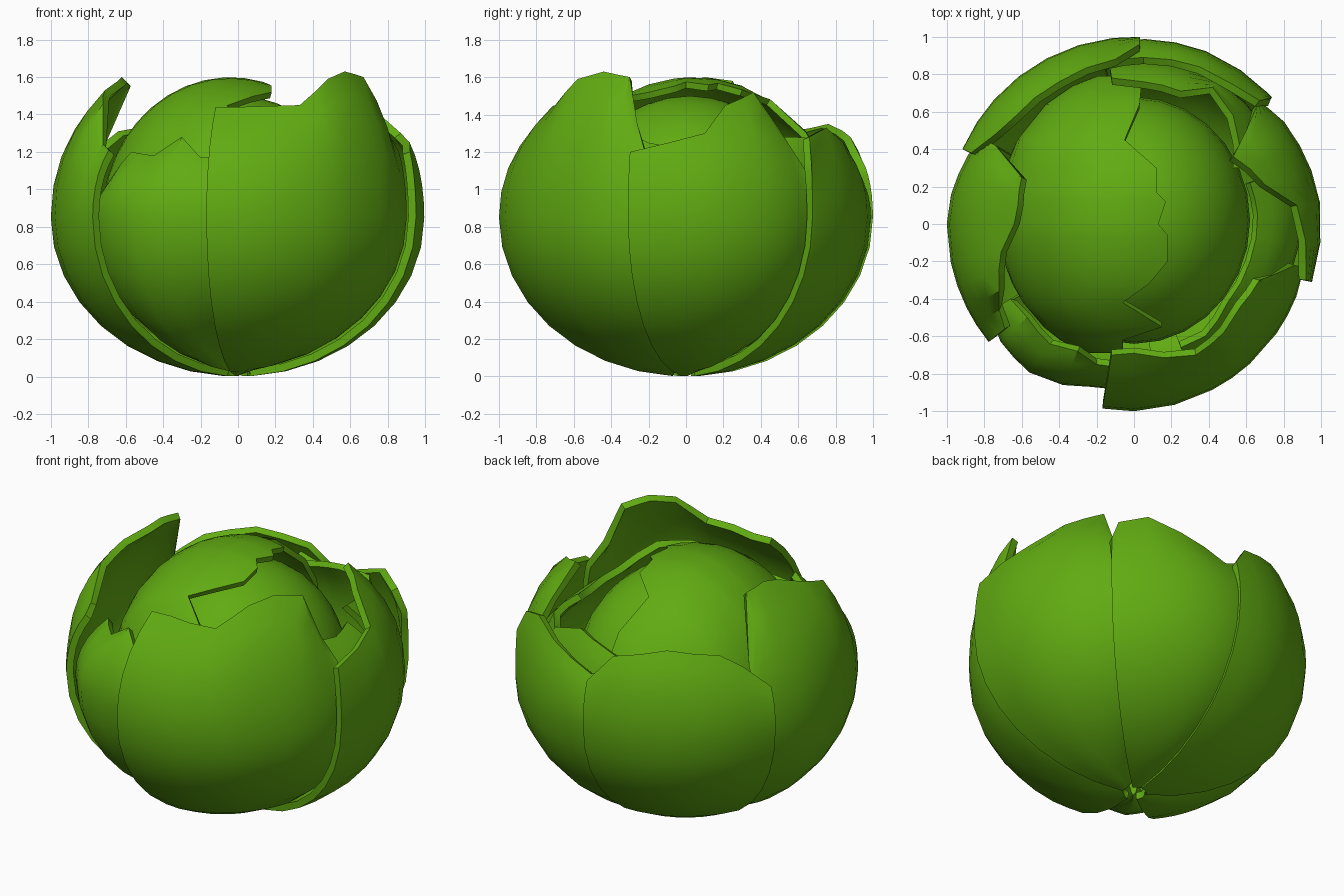
import bpy, math

if "Cube" in bpy.data.objects:
    bpy.data.objects.remove(bpy.data.objects["Cube"])

green = bpy.data.materials.new("leaf green")
green.diffuse_color = (0.12, 0.41, 0.006, 1)
green.use_nodes = True
green.node_tree.nodes["Principled BSDF"].inputs["Base Color"].default_value = green.diffuse_color
MID = 0.85  # height of the widest part


def finish(ob):
    ob.data.materials.append(green)
    bpy.ops.object.select_all(action='DESELECT')
    ob.select_set(True)
    bpy.context.view_layer.objects.active = ob


def shell(name, columns, thickness=0.042):
    """Skin a list of point columns, thicken it inwards and shade it."""
    rows = len(columns[0])
    verts = [p for c in columns for p in c]
    faces = []
    for c in range(len(columns) - 1):
        for r in range(rows - 1):
            a, b = c * rows + r, (c + 1) * rows + r
            faces.append((a, b, b + 1, a + 1))
    me = bpy.data.meshes.new(name)
    me.from_pydata(verts, [], faces)
    ob = bpy.data.objects.new(name, me)
    bpy.context.collection.objects.link(ob)
    finish(ob)
    m = ob.modifiers.new("thick", 'SOLIDIFY')
    m.thickness = thickness
    m.offset = -1
    bpy.ops.object.modifier_apply(modifier=m.name)
    bpy.ops.object.shade_smooth_by_angle(angle=math.radians(40))
    return ob


def column(az, R, rr, rz):
    """One rib: elliptical belly from the base, then a curve up to the rim."""
    prof = []
    for i in range(9):
        t = math.radians(-86 + 86 * i / 8)
        prof.append((R * math.cos(t), MID + MID * R * math.sin(t)))
    cz = MID + 0.6 * (rz - MID)
    for i in range(1, 6):
        u = i / 5
        prof.append(((1 - u * u) * R + u * u * rr,
                     (1 - u) ** 2 * MID + 2 * u * (1 - u) * cz + u * u * rz))
    return [(r * math.cos(az), r * math.sin(az), z) for r, z in prof]


def leaf(name, rim):
    """rim: (x, y, z, belly radius) points, anticlockwise from above."""
    keys = []
    for x, y, z, R in rim:
        az = math.atan2(y, x)
        while keys and az < keys[-1][0] - math.pi:
            az += 2 * math.pi
        keys.append((az, R, math.hypot(x, y), z))
    cols = [column(*keys[0])]
    for a, b in zip(keys, keys[1:]):
        n = max(1, math.ceil(abs(b[0] - a[0]) / math.radians(13)))
        for i in range(1, n + 1):
            cols.append(column(*[p + (q - p) * i / n for p, q in zip(a, b)]))
    shell(name, cols)


# outer leaves
leaf("front_leaf", [(-.12, -.70, 1.44, 1.0), (0, -.69, 1.44, 1.0), (.33, -.70, 1.45, .98),
                    (.48, -.58, 1.59, .97), (.57, -.44, 1.63, .96), (.67, -.30, 1.60, .95),
                    (.77, -.26, 1.35, .94), (.86, -.22, 1.2, .93)])
leaf("right_leaf", [(.92, -.30, 1.2, 1.0), (.87, .10, 1.30, 1.0), (.70, .21, 1.45, .99),
                    (.53, .36, 1.52, .97), (.60, .50, 1.32, .95), (.66, .64, 1.1, .94)])
leaf("back_right_leaf", [(.73, .67, 1.15, 1.0), (.67, .66, 1.28, 1.0), (.52, .75, 1.33, 1.0),
                         (.35, .84, 1.25, 1.0), (.05, .89, 1.13, .99), (-.16, .86, 1.22, .95)])
leaf("back_left_leaf", [(.03, .96, 1.12, 1.0), (-.1, .88, 1.28, 1.0), (-.4, .76, 1.35, 1.0),
                        (-.64, .57, 1.31, 1.0), (-.74, .48, 1.23, 1.0), (-.87, .38, 1.1, 1.0)])
leaf("left_leaf", [(-.74, .42, 1.22, .94), (-.60, .25, 1.58, .96), (-.62, .1, 1.60, .99),
                   (-.64, 0, 1.58, 1.0), (-.71, -.15, 1.53, 1.0), (-.72, -.36, 1.46, 1.0),
                   (-.72, -.46, 1.24, 1.0), (-.69, -.56, 1.21, 1.0)])
leaf("front_left_leaf", [(-.66, -.40, 1.05, .90), (-.57, -.50, 1.2, .95), (-.45, -.64, 1.18, .97),
                         (-.30, -.68, 1.28, .94), (-.20, -.75, 1.17, .90), (.1, -.76, 1.17, .88)])
# inner leaves
leaf("inner_back_leaf", [(.56, .30, 1.28, .86), (.53, .58, 1.28, .88), (.42, .73, 1.27, .89),
                         (.25, .71, 1.30, .88), (.05, .76, 1.25, .88), (-.12, .78, 1.2, .87)])
leaf("inner_right_leaf", [(.25, -.66, 1.30, .86), (.38, -.60, 1.33, .87), (.50, -.42, 1.36, .88),
                          (.62, -.20, 1.25, .88), (.66, .05, 1.20, .90), (.62, .22, 1.22, .90)])

# wrapping head leaf over the left half, with a ragged free edge
CX, CY, CZ, RX, RY, RZ = -.04, .04, .83, .69, .77, .77
edge = [(.79, .03), (.74, .04), (.64, .03), (.45, -.05), (.30, .12), (.17, .12), (.12, .17),
        (0, .13), (-.06, .18), (-.20, .18), (-.32, .08), (-.42, -.06), (-.55, .15),
        (-.62, -.06), (-.69, -.06)]
cols = []
for y, x in edge:
    s = math.sqrt(1 - ((y - CY) / RY) ** 2)
    end = math.acos((x - CX) / (RX * s))
    col = []
    for i in range(17):
        a = math.radians(215) + (end - math.radians(215)) * i / 16
        col.append((CX + RX * s * math.cos(a), y, CZ + RZ * s * math.sin(a)))
    cols.append(col)
shell("head_leaf", cols, 0.035)

# solid heart
bpy.ops.mesh.primitive_uv_sphere_add(segments=28, ring_count=18, location=(.0, .02, .81))
heart = bpy.context.object
heart.name = "heart"
heart.scale = (.62, .66, .69)
finish(heart)
bpy.ops.object.shade_smooth()
